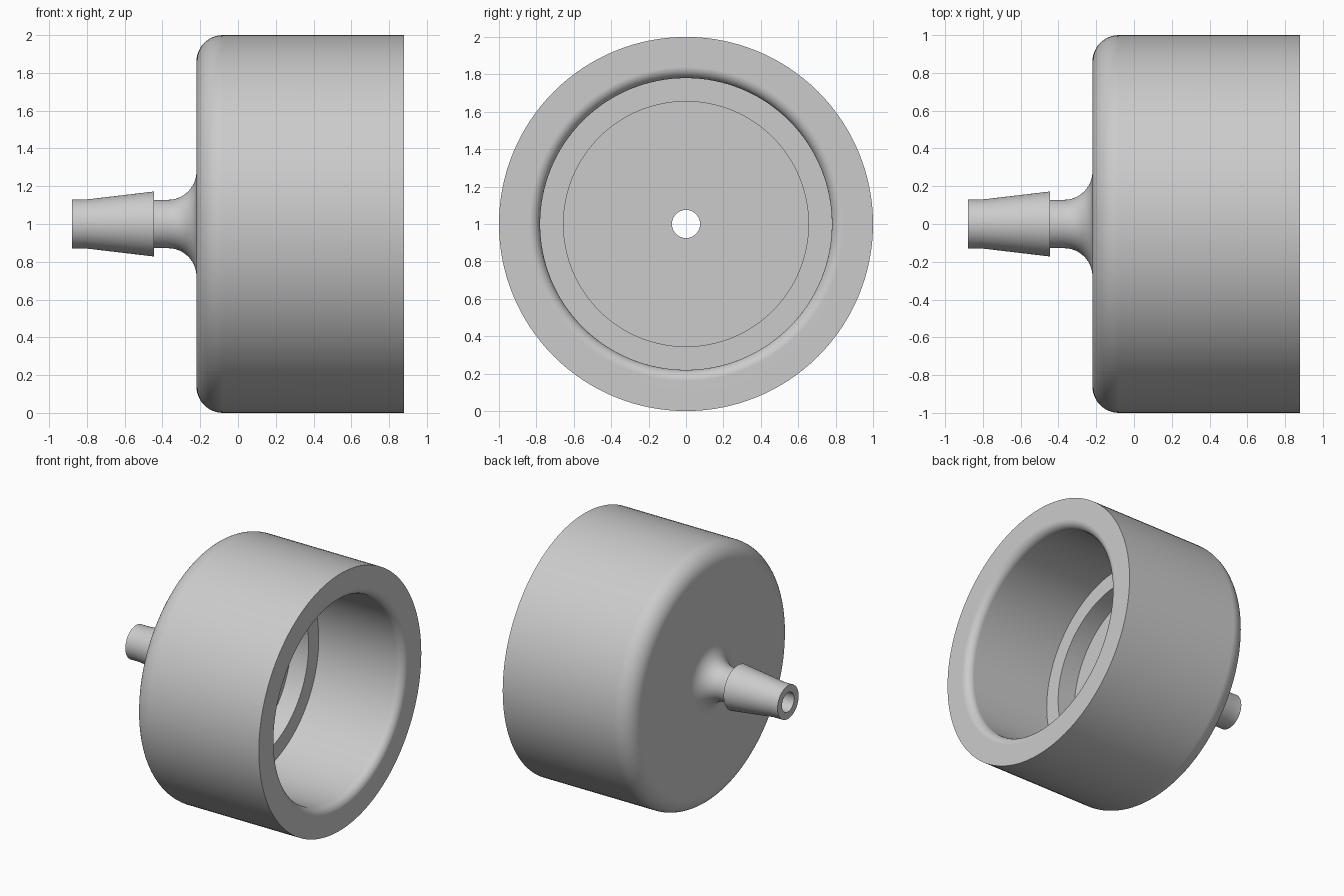
import bpy, bmesh
from math import radians, cos, sin, tau
from mathutils import Vector

cube = bpy.data.objects.get("Cube")
if cube:
    bpy.data.objects.remove(cube, do_unlink=True)

SEGMENTS = 128
AXIS_HEIGHT = 1.0


def arc(cx, cr, radius, start, end, steps=12):
    """Fillet points (x, r) from start to end angle in degrees."""
    angles = [radians(start + (end - start) * i / steps) for i in range(steps + 1)]
    return [(cx + radius * cos(a), cr + radius * sin(a)) for a in angles]


def lathe(name, profile, material):
    """Revolve a closed (x, r) profile around the horizontal axis."""
    bm = bmesh.new()
    verts = [bm.verts.new((x, 0, AXIS_HEIGHT + r)) for x, r in profile]
    edges = [bm.edges.new((v, verts[i - 1])) for i, v in enumerate(verts)]
    bmesh.ops.spin(bm, geom=verts + edges, cent=(0, 0, AXIS_HEIGHT),
                   axis=Vector((1, 0, 0)), angle=tau, steps=SEGMENTS)
    bmesh.ops.remove_doubles(bm, verts=bm.verts[:], dist=0.0002)
    bmesh.ops.recalc_face_normals(bm, faces=bm.faces[:])
    mesh = bpy.data.meshes.new(name)
    bm.to_mesh(mesh)
    bm.free()
    mesh.materials.append(material)
    obj = bpy.data.objects.new(name, mesh)
    bpy.context.collection.objects.link(obj)
    bpy.ops.object.select_all(action="DESELECT")
    obj.select_set(True)
    bpy.context.view_layer.objects.active = obj
    bpy.ops.object.shade_smooth_by_angle(angle=radians(30))
    # Keep the broad flat faces evenly shaded beside the fillets
    weighted = obj.modifiers.new("even_normals", "WEIGHTED_NORMAL")
    weighted.keep_sharp = True
    return obj


grey = bpy.data.materials.new("plain grey")
grey.use_nodes = True
colour = (0.6, 0.6, 0.6, 1)
grey.diffuse_color = colour
grey.node_tree.nodes["Principled BSDF"].inputs["Base Color"].default_value = colour

# Hose barb: straight tip, widening cone, sharp shoulder, thin neck
barb = [(-0.88, 0.075), (-0.88, 0.13), (-0.80, 0.13), (-0.445, 0.172), (-0.445, 0.128)]
# Neck flares into the back wall
flare = arc(-0.37, 0.278, 0.15, -90, 0)
# Rounded back corner of the cup
back_corner = arc(-0.08, 0.86, 0.14, 180, 90)
# Flat rim with a rounded inner lip
rim = [(0.88, 1.0)] + arc(0.82, 0.84, 0.06, 0, -90)
# Stepped bore, floor and through hole
bore = [(0.15, 0.78), (0.15, 0.655), (0.0, 0.655), (0.0, 0.075)]

lathe("cup_with_hose_barb", barb + flare + back_corner + rim + bore, grey)
